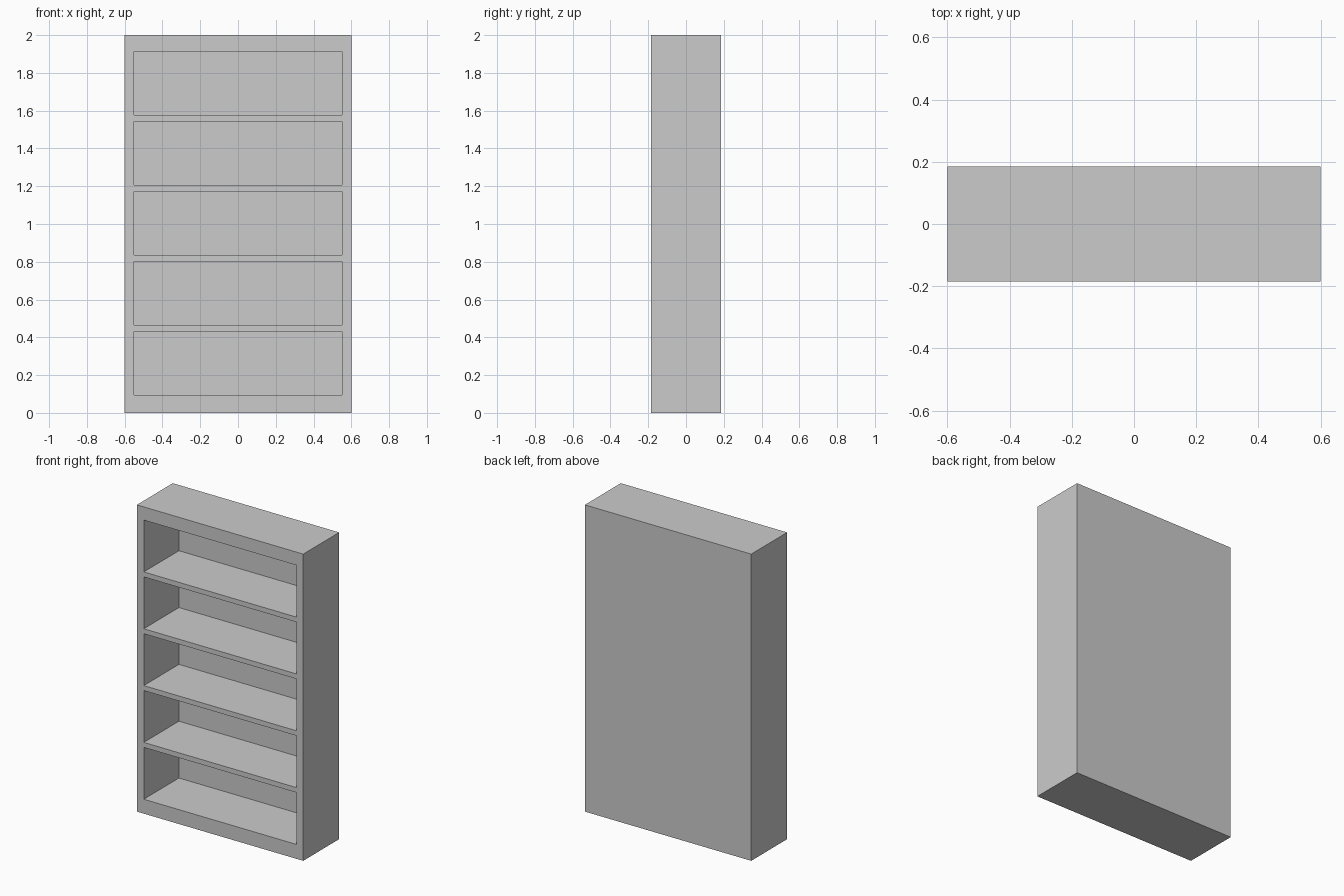
import bpy

if "Cube" in bpy.data.objects:
    bpy.data.objects.remove(bpy.data.objects["Cube"])

WIDTH, DEPTH, HEIGHT = 1.2, 0.37, 2.0
SIDE, BACK = 0.05, 0.008
BAYS, FIRST_Z, BAY_H, PITCH = 5, 0.094, 0.338, 0.3705


def box(name, x, y, z):
    """Box spanning the given (min, max) ranges."""
    bpy.ops.mesh.primitive_cube_add(size=1)
    ob = bpy.context.object
    ob.name = name
    for v in ob.data.vertices:
        v.co = [lo + (c + 0.5) * (hi - lo) for c, (lo, hi) in zip(v.co, (x, y, z))]
    return ob


# Bookcase body: sides, top, plinth, shelves and thin back in one flush piece
body = box("bookcase_body", (-WIDTH / 2, WIDTH / 2), (-DEPTH / 2, DEPTH / 2), (0, HEIGHT))

# Shelf openings: one cutter repeated upwards
cutter = box("shelf_opening_cutter",
             (-WIDTH / 2 + SIDE, WIDTH / 2 - SIDE),
             (-DEPTH / 2 - 0.1, DEPTH / 2 - BACK),
             (FIRST_Z, FIRST_Z + BAY_H))
array = cutter.modifiers.new("bays", 'ARRAY')
array.count = BAYS
array.use_relative_offset = False
array.use_constant_offset = True
array.constant_offset_displace = (0, 0, PITCH)
cutter.hide_render = True
cutter.display_type = 'WIRE'

# Carve the openings
cut = body.modifiers.new("openings", 'BOOLEAN')
cut.operation = 'DIFFERENCE'
cut.solver = 'EXACT'
cut.object = cutter
